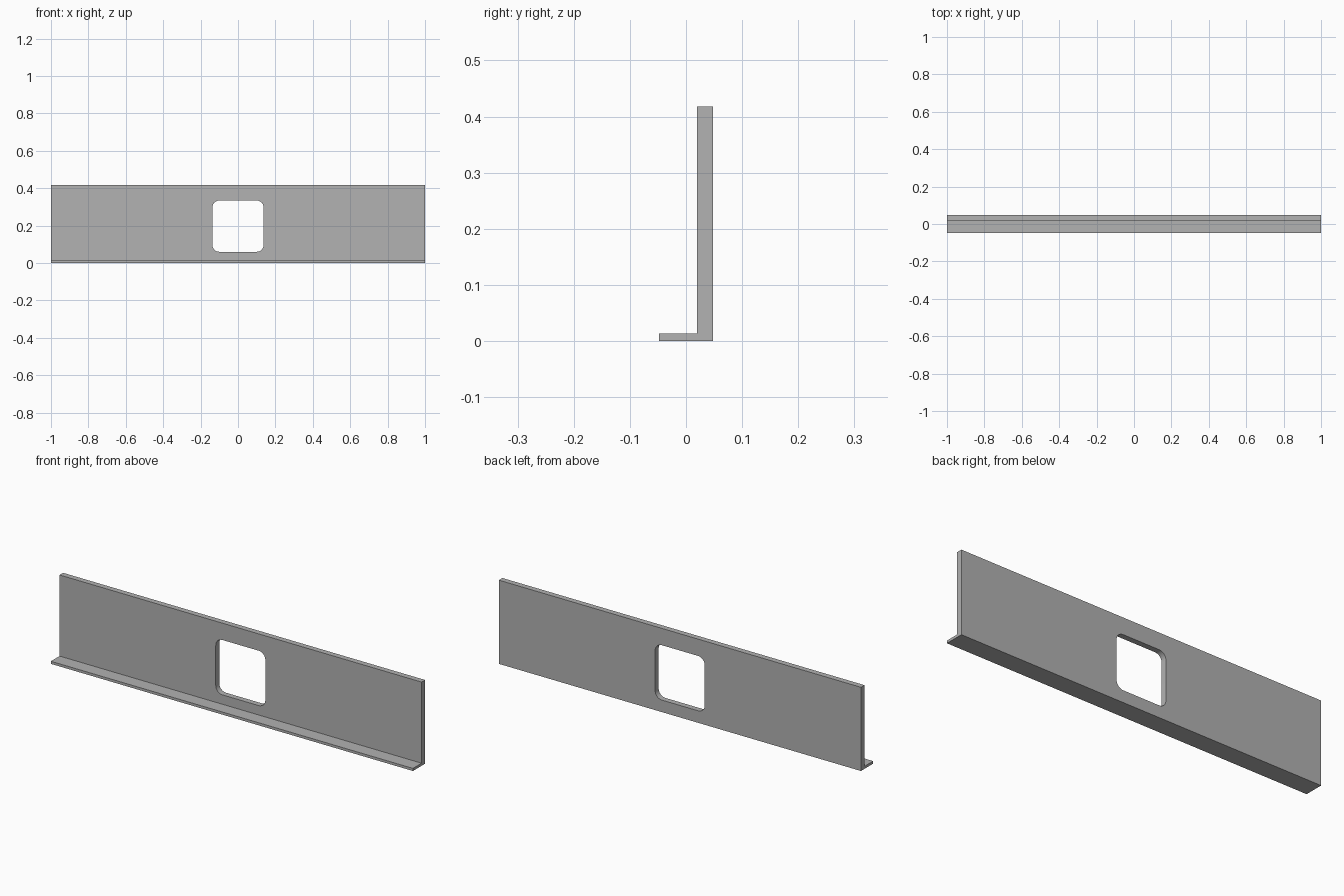
import bpy
import bmesh
from math import cos, sin, pi
from mathutils import Vector

if "Cube" in bpy.data.objects:
    bpy.data.objects.remove(bpy.data.objects["Cube"], do_unlink=True)

HALF_LENGTH, HALF_DEPTH, HEIGHT = 1.0, 0.048, 0.418
WEB_FRONT, LEDGE_TOP = 0.02, 0.013
HOLE_HALF, HOLE_Z, HOLE_RADIUS = 0.137, 0.197, 0.037

grey = bpy.data.materials.new("plain_grey")
grey.use_nodes = True
colour = (0.445, 0.445, 0.445, 1)
grey.diffuse_color = colour
grey.node_tree.nodes["Principled BSDF"].inputs["Base Color"].default_value = colour


def extrude_profile(name, points, offset):
    """Make a solid by sweeping a closed outline along a vector."""
    bm = bmesh.new()
    face = bm.faces.new([bm.verts.new(p) for p in points])
    swept = bmesh.ops.extrude_face_region(bm, geom=[face], use_keep_orig=True)
    moved = [g for g in swept["geom"] if isinstance(g, bmesh.types.BMVert)]
    bmesh.ops.translate(bm, verts=moved, vec=offset)
    bmesh.ops.recalc_face_normals(bm, faces=bm.faces)
    mesh = bpy.data.meshes.new(name)
    bm.to_mesh(mesh)
    bm.free()
    mesh.materials.append(grey)
    obj = bpy.data.objects.new(name, mesh)
    bpy.context.collection.objects.link(obj)
    return obj


def rounded_square(half, radius, y, z, steps=8):
    """Outline of a square with round corners, facing the front."""
    points = []
    for corner in range(4):
        middle = pi / 4 + corner * pi / 2
        cx = (half - radius) * (1 if cos(middle) > 0 else -1)
        cz = (half - radius) * (1 if sin(middle) > 0 else -1)
        for i in range(steps + 1):
            a = corner * pi / 2 + i * pi / 2 / steps
            points.append((cx + radius * cos(a), y, z + cz + radius * sin(a)))
    return points


# Upright plate with a thin ledge along its front foot
section = [(-HALF_DEPTH, 0), (HALF_DEPTH, 0), (HALF_DEPTH, HEIGHT),
           (WEB_FRONT, HEIGHT), (WEB_FRONT, LEDGE_TOP), (-HALF_DEPTH, LEDGE_TOP)]
panel = extrude_profile("angle_panel", [(-HALF_LENGTH, y, z) for y, z in section],
                        Vector((2 * HALF_LENGTH, 0, 0)))

# Rounded square opening through the plate
cutter = extrude_profile("opening_cutter",
                         rounded_square(HOLE_HALF, HOLE_RADIUS, -0.1, HOLE_Z),
                         Vector((0, 0.2, 0)))
cutter.hide_render = True
cut = panel.modifiers.new("opening", "BOOLEAN")
cut.operation = "DIFFERENCE"
cut.solver = "EXACT"
cut.object = cutter
bpy.context.view_layer.objects.active = panel
panel.select_set(True)
bpy.ops.object.modifier_apply(modifier=cut.name)
bpy.data.objects.remove(cutter, do_unlink=True)

# Smooth only the rounded corners
bpy.ops.object.shade_smooth_by_angle(angle=pi / 6)
